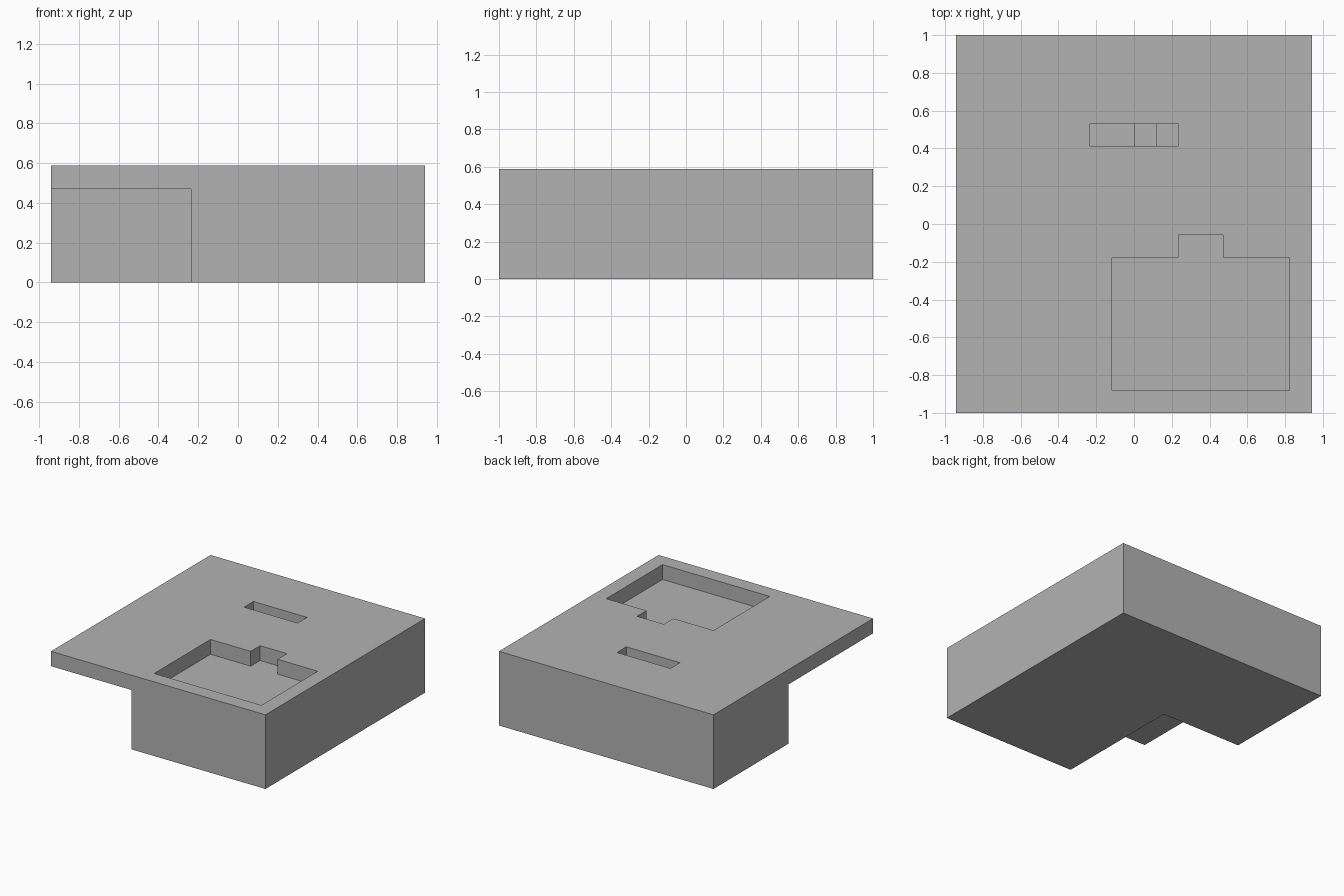
import bpy

cube = bpy.data.objects.get("Cube")
if cube:
    bpy.data.objects.remove(cube, do_unlink=True)

U = 2 / 17      # one grid unit: the block is 16 x 17 x 5 units
OUT = 1         # how far cutters poke out past the surface

grey = bpy.data.materials.new("stone grey")
grey.use_nodes = True
colour = (0.45, 0.45, 0.45, 1)
grey.diffuse_color = colour
grey.node_tree.nodes["Principled BSDF"].inputs["Base Color"].default_value = colour


def box(name, x, y, z):
    """Box spanning grid ranges, counted from the front left bottom corner."""
    spans = (x, y, z)
    origin = (8, 8.5, 0)
    centre = [((a + b) / 2 - o) * U for (a, b), o in zip(spans, origin)]
    bpy.ops.mesh.primitive_cube_add(size=1, location=centre)
    ob = bpy.context.object
    ob.name = name
    ob.scale = [(b - a) * U for a, b in spans]
    bpy.ops.object.transform_apply(location=False, rotation=False, scale=True)
    ob.data.materials.append(grey)
    return ob


block = box("block", (0, 16), (0, 17), (0, 5))

cutters = [
    # open corner under the overhanging slab
    box("corner_cutter", (-OUT, 6), (-OUT, 9), (-OUT, 4)),
    # shallow pocket with a tab at its back
    box("pocket_cutter", (7, 15), (1, 7), (4, 5 + OUT)),
    box("tab_cutter", (10, 12), (6, 8), (4, 5 + OUT)),
]
# slot whose floor steps down
for depth, end in ((1, 10), (2, 9), (3, 8)):
    cutters.append(box("step_cutter", (6, end), (12, 13), (5 - depth, 5 + OUT)))

bpy.context.view_layer.objects.active = block
for cutter in cutters:
    cutter.hide_render = True
    mod = block.modifiers.new("cut", 'BOOLEAN')
    mod.operation = 'DIFFERENCE'
    mod.solver = 'EXACT'
    mod.object = cutter
    bpy.ops.object.modifier_apply(modifier=mod.name)
    bpy.data.objects.remove(cutter, do_unlink=True)
